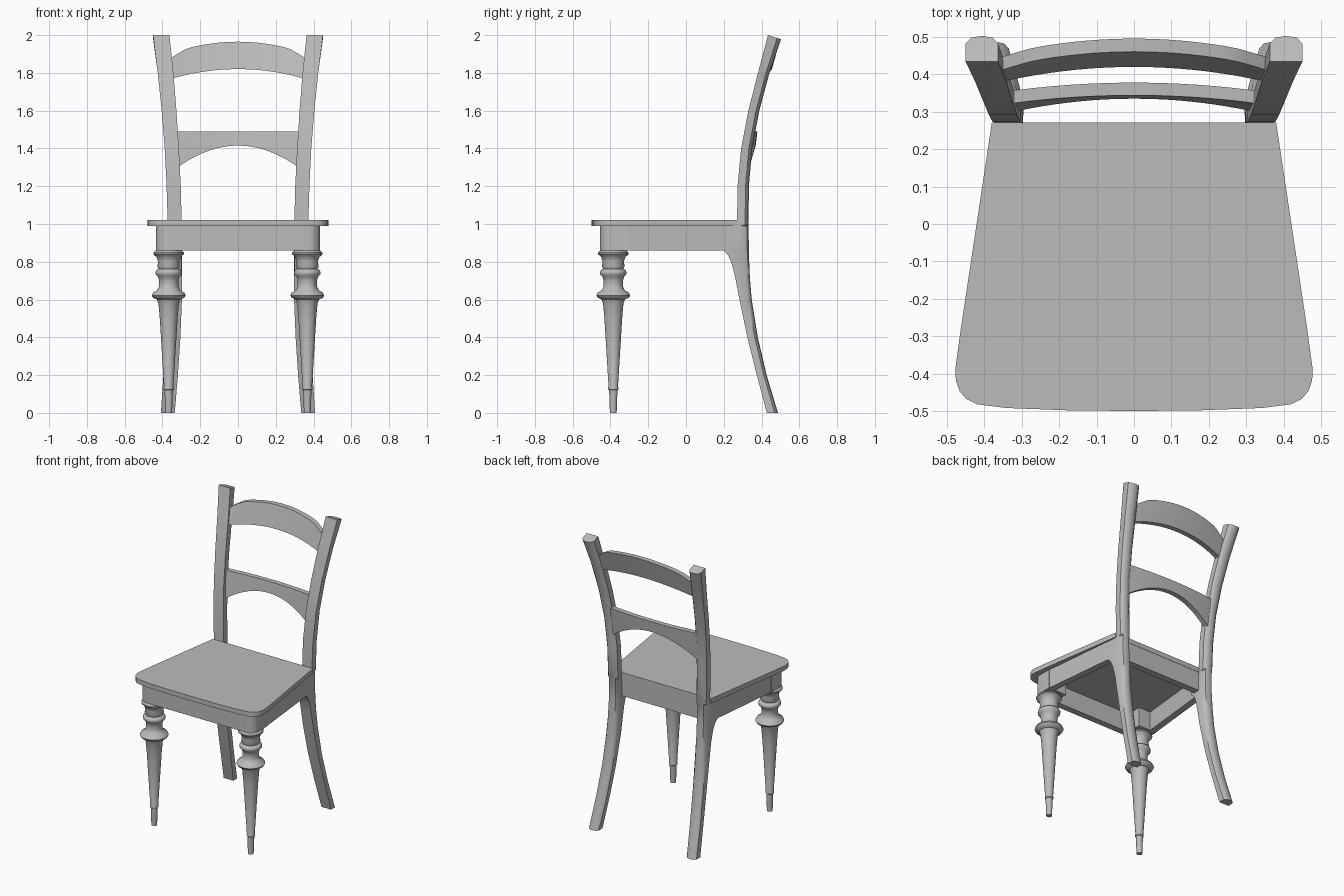
import bpy
import bmesh
import math

cube = bpy.data.objects.get("Cube")
if cube:
    bpy.data.objects.remove(cube, do_unlink=True)

grey = bpy.data.materials.new("plain_grey")
grey.use_nodes = True
colour = (0.5, 0.5, 0.5, 1)
grey.diffuse_color = colour
grey.node_tree.nodes["Principled BSDF"].inputs["Base Color"].default_value = colour


def loft(name, rings, angle=35):
    """Skin a list of equal closed rings, cap both ends, and shade."""
    bm = bmesh.new()
    loops = [[bm.verts.new(p) for p in ring] for ring in rings]
    count = len(loops[0])
    for low, high in zip(loops, loops[1:]):
        for i in range(count):
            j = (i + 1) % count
            bm.faces.new((low[i], low[j], high[j], high[i]))
    bm.faces.new(loops[0])
    bm.faces.new(loops[-1])
    bmesh.ops.recalc_face_normals(bm, faces=bm.faces)
    mesh = bpy.data.meshes.new(name)
    bm.to_mesh(mesh)
    bm.free()
    mesh.materials.append(grey)
    obj = bpy.data.objects.new(name, mesh)
    bpy.context.collection.objects.link(obj)
    bpy.ops.object.select_all(action='DESELECT')
    obj.select_set(True)
    bpy.context.view_layer.objects.active = obj
    bpy.ops.object.shade_smooth_by_angle(angle=math.radians(angle))
    return obj


def prism(name, outline, z0, z1):
    return loft(name, [[(x, y, z) for x, y in outline] for z in (z0, z1)])


def back_rail(name, half, top, bottom, front, lean, sag, depth):
    """Curved rail: bowed in plan and leaning back with the posts."""
    rings = []
    steps = 24
    for i in range(steps + 1):
        x = half * (2 * i / steps - 1)
        bow = front - sag * (x / 0.33) ** 2
        lo, hi = bottom(x), top(x)
        y0, y1 = bow + lean * (lo - bottom(0)), bow + lean * (hi - bottom(0))
        rings.append([(x, y0, lo), (x, y1, hi), (x, y1 + depth, hi), (x, y0 + depth, lo)])
    return loft(name, rings)


# Seat board with rounded front corners
half_seat = [(0.38, 0.272), (0.463, -0.28), (0.478, -0.39), (0.476, -0.42), (0.466, -0.447),
             (0.448, -0.468), (0.42, -0.482), (0.34, -0.492), (0.18, -0.498)]
prism("seat", half_seat + [(0, -0.5)] + [(-x, y) for x, y in reversed(half_seat)], 0.99, 1.022)

# Seat frame, front and back
APRON = (0.86, 0.99)
for name, half, y0, y1 in (("front_apron", 0.31, -0.454, -0.41), ("back_apron", 0.31, 0.225, 0.27)):
    prism(name, [(-half, y0), (half, y0), (half, y1), (-half, y1)], *APRON)

# Turned leg profile: radius, height
turning = [(0.018, 0), (0.022, 0.12), (0.027, 0.125), (0.027, 0.135), (0.025, 0.14),
           (0.047, 0.5), (0.054, 0.58), (0.062, 0.6), (0.083, 0.61), (0.09, 0.622),
           (0.083, 0.636), (0.06, 0.65), (0.051, 0.67), (0.051, 0.7), (0.057, 0.72),
           (0.069, 0.732), (0.071, 0.745), (0.065, 0.756), (0.053, 0.762), (0.06, 0.775),
           (0.056, 0.8), (0.064, 0.825), (0.08, 0.84), (0.08, 0.848), (0.065, 0.862)]

# Back post stations: height, front y, back y, inner x, outer x
stations = [(0, 0.428, 0.487, 0.335, 0.408), (0.2, 0.375, 0.427, 0.318, 0.395),
            (0.4, 0.325, 0.38, 0.305, 0.383), (0.6, 0.283, 0.348, 0.297, 0.376),
            (0.72, 0.26, 0.338, 0.296, 0.373), (0.79, 0.242, 0.335, 0.296, 0.372),
            (0.83, 0.225, 0.333, 0.296, 0.372), (0.85, 0.21, 0.333, 0.296, 0.372),
            (0.86, 0.195, 0.333, 0.296, 0.372), (0.99, 0.195, 0.331, 0.298, 0.372),
            (0.995, 0.27, 0.331, 0.298, 0.372), (1.2, 0.273, 0.333, 0.303, 0.378),
            (1.4, 0.292, 0.35, 0.313, 0.388), (1.6, 0.33, 0.388, 0.326, 0.404),
            (1.8, 0.381, 0.442, 0.342, 0.425), (2, 0.434, 0.503, 0.363, 0.45)]
section = [(0, 0), (1, 0), (1, 0.7), (0.83, 0.93), (0.5, 1), (0.17, 0.93), (0, 0.7)]

for side, s in (("left", 1), ("right", -1)):
    # Front leg and its corner block
    loft(side + "_front_leg",
         [[(s * 0.367 + r * math.cos(a), -0.385 + r * math.sin(a), z)
           for a in (math.tau * k / 28 for k in range(28))] for r, z in turning], 40)
    arc = [(0.375 + 0.06 * math.sin(a), -0.395 - 0.06 * math.cos(a))
           for a in (math.pi / 2 * k / 6 for k in range(7))]
    block = [(0.297, -0.305), (0.297, -0.455)] + arc + [(0.435, -0.305)]
    prism(side + "_corner_block", [(s * x, y) for x, y in block], *APRON)

    # Tapering side of the seat frame
    rail = [(0.433, -0.31), (0.38, 0.2), (0.335, 0.2), (0.388, -0.31)]
    prism(side + "_side_apron", [(s * x, y) for x, y in rail], *APRON)

    # Curved back leg running up into the back post
    rings = []
    for z, yf, yb, xi, xo in stations:
        ring = []
        for u, v in section:
            y = yf + (yb - yf) * v
            flare = 0.11 * max(0, 0.27 - y)
            tilt = 0.022 * v if z == 2 else 0
            ring.append((s * (xi + (xo - xi) * u + flare), y, z - tilt))
        rings.append(ring)
    loft(side + "_back_post", rings, 42)

# Rails across the back
back_rail("top_rail", 0.37,
          lambda x: 1.965 - 0.035 * (x / 0.27) ** 2 - 0.3 * max(0, abs(x) - 0.27),
          lambda x: 1.82 - 0.045 * (x / 0.33) ** 2, 0.42, 0.28, 0.022, 0.035)
back_rail("middle_rail", 0.335, lambda x: 1.49,
          lambda x: 1.415 - 0.105 * (x / 0.305) ** 2, 0.335, 0.12, 0.022, 0.034)
